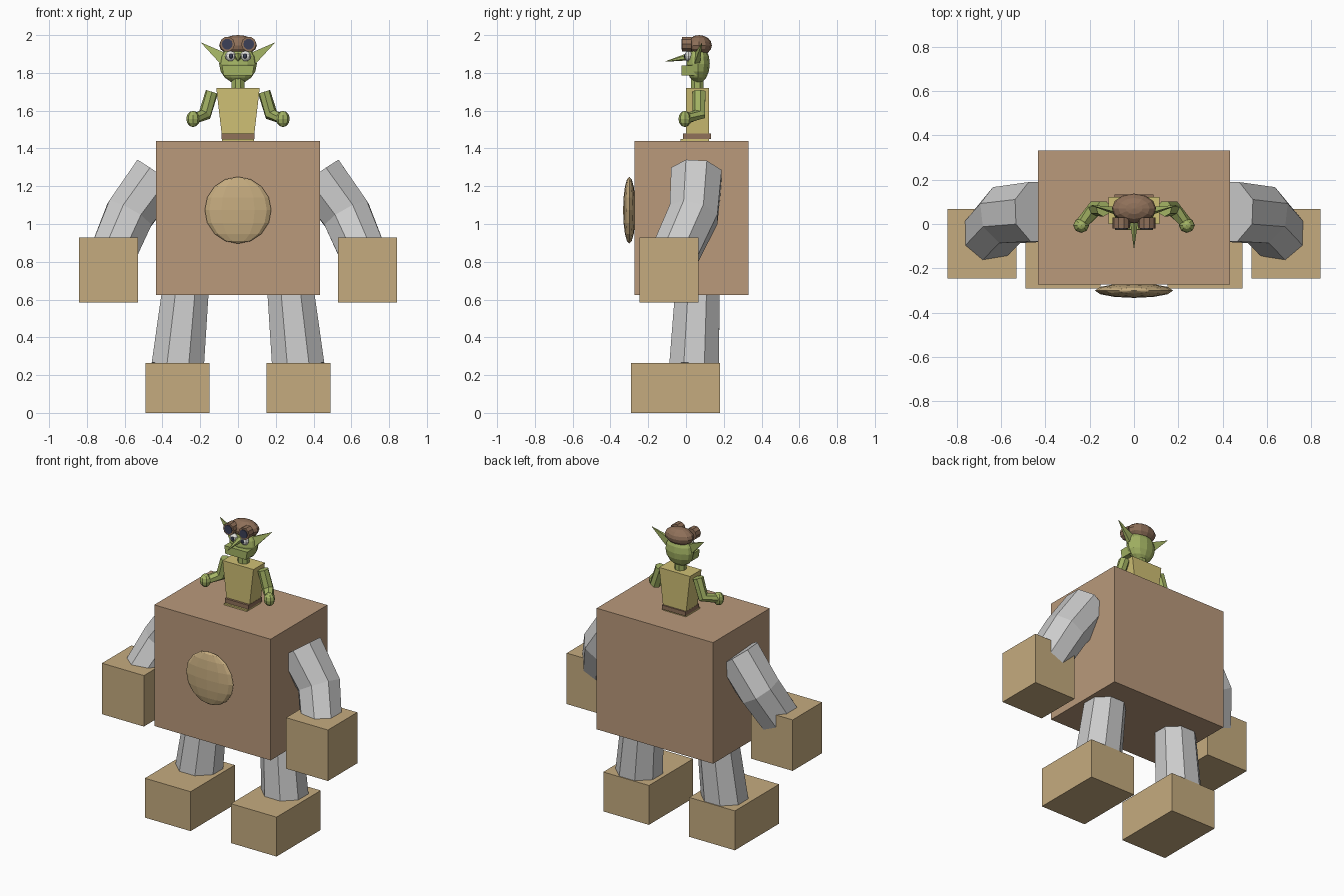
import bpy, bmesh, math
from mathutils import Vector, Matrix

if "Cube" in bpy.data.objects:
    bpy.data.objects.remove(bpy.data.objects["Cube"])


def material(name, rgb):
    m = bpy.data.materials.new(name)
    m.diffuse_color = [(c / 255) ** 2.2 for c in rgb] + [1]
    m.use_nodes = True
    m.node_tree.nodes["Principled BSDF"].inputs["Base Color"].default_value = m.diffuse_color
    return m


BROWN = material("rust_brown", (184, 152, 122))
TAN = material("tan_box", (196, 170, 126))
GREEN = material("green_skin", (162, 178, 100))
SHIRT = material("yellow_cloth", (206, 190, 116))
LEATHER = material("leather", (142, 112, 90))
DARK = material("dark_glass", (62, 66, 88))
WHITE = material("eye_white", (225, 225, 220))


def finish(name, bm, mat):
    bmesh.ops.recalc_face_normals(bm, faces=bm.faces)
    mesh = bpy.data.meshes.new(name)
    bm.to_mesh(mesh)
    bm.free()
    if mat:
        mesh.materials.append(mat)
    ob = bpy.data.objects.new(name, mesh)
    bpy.context.collection.objects.link(ob)
    return ob


def box(name, lo, hi, mat, bottom_scale=1.0):
    lo, hi = Vector(lo), Vector(hi)
    bm = bmesh.new()
    size = hi - lo
    bmesh.ops.create_cube(bm, size=1)
    for v in bm.verts:
        if v.co.z < 0:
            v.co.x *= bottom_scale
        v.co = Vector(a * b for a, b in zip(v.co, size)) + (lo + hi) / 2
    return finish(name, bm, mat)


def ellipsoid(name, centre, radii, mat, segs=12, rings=8):
    bm = bmesh.new()
    m = Matrix.Translation(centre) @ Matrix.Diagonal((*radii, 1))
    bmesh.ops.create_uvsphere(bm, u_segments=segs, v_segments=rings, radius=1, matrix=m)
    return finish(name, bm, mat)


def tube(name, path, radii, mat=None, sides=8, ref=(0, 1, 0)):
    """Capped tube along a path; each radius is a (along ref, across) pair."""
    bm = bmesh.new()
    pts = [Vector(p) for p in path]
    rings = []
    for i, (p, (ra, rb)) in enumerate(zip(pts, radii)):
        t = (pts[min(i + 1, len(pts) - 1)] - pts[max(i - 1, 0)]).normalized()
        u = Vector(ref)
        u = (u - t * u.dot(t)).normalized()
        w = t.cross(u)
        rings.append([bm.verts.new(p + u * ra * math.cos(a) + w * rb * math.sin(a))
                      for a in (math.tau * (k + 0.5) / sides for k in range(sides))])
    for a, b in zip(rings, rings[1:]):
        for k in range(sides):
            j = (k + 1) % sides
            bm.faces.new((a[k], a[j], b[j], b[k]))
    bm.faces.new(rings[0])
    bm.faces.new(rings[-1])
    return finish(name, bm, mat)


# Machine torso and round chest hatch
box("machine_body", (-0.433, -0.272, 0.625), (0.433, 0.331, 1.44), BROWN)
ellipsoid("chest_hatch", (0, -0.3, 1.073), (0.176, 0.033, 0.177), TAN)

# Rider: torso, belt, hips
box("rider_torso", (-0.115, 0.0, 1.475), (0.115, 0.122, 1.72), SHIRT, 0.75)
box("rider_belt", (-0.088, -0.015, 1.45), (0.088, 0.132, 1.478), LEATHER)
box("rider_hips", (-0.085, -0.028, 1.43), (0.085, 0.122, 1.45), SHIRT)

# Rider head: neck, skull, jaw, nose, cap
tube("neck", [(0, 0.06, 1.70), (0, 0.06, 1.79)], [(0.036, 0.038)] * 2, GREEN)
ellipsoid("head", (0, 0.064, 1.848), (0.1, 0.062, 0.103), GREEN)
box("jaw", (-0.085, -0.025, 1.785), (0.085, 0.06, 1.838), GREEN, 0.9)
tube("nose", [(0, 0.015, 1.886), (0, -0.11, 1.86)],
     [(0.021, 0.02), (0.001, 0.001)], GREEN, 6, (1, 0, 0))
ellipsoid("cap", (0, 0.07, 1.946), (0.1, 0.067, 0.054), LEATHER)

for s, side in ((-1, "right"), (1, "left")):
    # Machine limbs
    box(side + "_foot", (s * 0.32 - 0.17, -0.29, 0), (s * 0.32 + 0.17, 0.18, 0.265), TAN)
    box(side + "_fist", (s * 0.685 - 0.156, -0.245, 0.585),
        (s * 0.685 + 0.156, 0.067, 0.928), TAN)
    tube(side + "_leg", [(s * 0.275, 0.062, 0.68), (s * 0.319, 0.043, 0.25)],
         [(0.126, 0.132), (0.142, 0.15)])
    tube(side + "_arm", [(s * 0.425, 0.055, 1.26), (s * 0.575, 0.04, 1.05),
                         (s * 0.655, -0.05, 0.86)],
         [(0.145, 0.145), (0.14, 0.14), (0.133, 0.133)])
    # Rider arms and hands
    tube(side + "_rider_arm", [(s * 0.138, 0.07, 1.70), (s * 0.175, 0.07, 1.58),
                               (s * 0.238, 0.0, 1.556)],
         [(0.036, 0.034), (0.037, 0.036), (0.028, 0.028)], GREEN, 7)
    ellipsoid(side + "_rider_hand", (s * 0.238, -0.006, 1.556),
              (0.036, 0.034, 0.043), GREEN, 8, 6)
    # Ears, eyes, goggles
    tube(side + "_ear", [(s * 0.075, 0.06, 1.875), (s * 0.195, 0.085, 1.96)],
         [(0.02, 0.045), (0.001, 0.001)], GREEN, 4)
    ellipsoid(side + "_eye", (s * 0.04, 0.014, 1.889), (0.029, 0.022, 0.028), WHITE, 8, 6)
    ellipsoid(side + "_pupil", (s * 0.037, -0.005, 1.889), (0.012, 0.006, 0.013), DARK, 8, 6)
    gx = s * 0.057
    tube(side + "_goggle", [(gx, 0.03, 1.952), (gx, -0.02, 1.952)],
         [(0.04, 0.04)] * 2, LEATHER, 10, (0, 0, 1))
    tube(side + "_goggle_lens", [(gx, 0.0, 1.952), (gx, -0.025, 1.952)],
         [(0.029, 0.029)] * 2, DARK, 10, (0, 0, 1))
